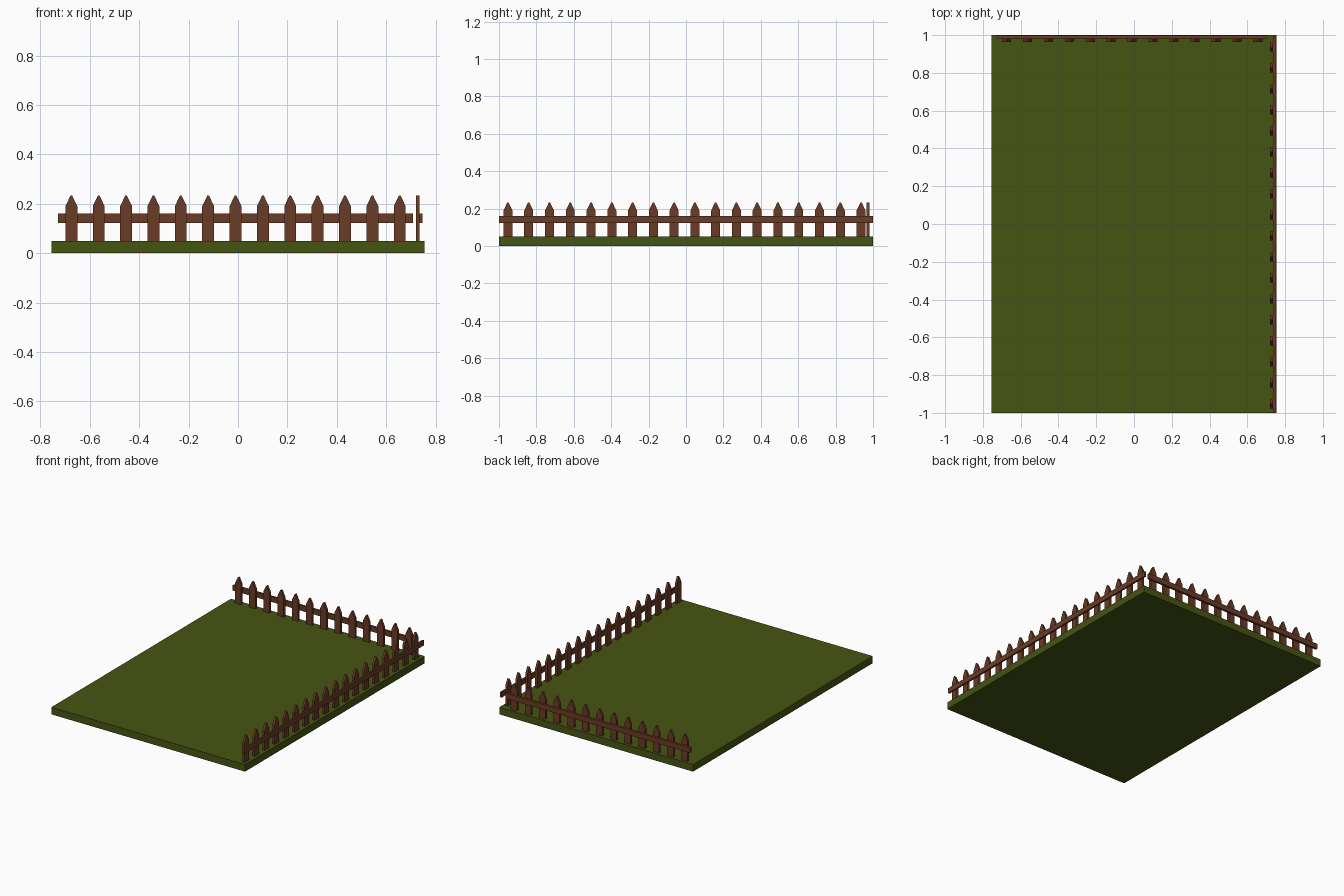
import bpy, bmesh
from mathutils import Matrix

if "Cube" in bpy.data.objects:
    bpy.data.objects.remove(bpy.data.objects["Cube"])


def material(name, rgb):
    m = bpy.data.materials.new(name)
    m.diffuse_color = (*rgb, 1)
    m.use_nodes = True
    m.node_tree.nodes["Principled BSDF"].inputs["Base Color"].default_value = m.diffuse_color
    return m


GRASS = material("grass", (0.061, 0.089, 0.006))
WOOD = material("wood", (0.147, 0.045, 0.02))
BASE_TOP = 0.05


def finish(name, bm, mat):
    bmesh.ops.recalc_face_normals(bm, faces=bm.faces)
    mesh = bpy.data.meshes.new(name)
    bm.to_mesh(mesh)
    bm.free()
    mesh.materials.append(mat)
    obj = bpy.data.objects.new(name, mesh)
    bpy.context.collection.objects.link(obj)
    return obj


def box(name, lo, hi, mat):
    bm = bmesh.new()
    size = [b - a for a, b in zip(lo, hi)]
    mid = [(a + b) / 2 for a, b in zip(lo, hi)]
    bmesh.ops.create_cube(bm, size=1, matrix=Matrix.Translation(mid) @ Matrix.Diagonal((*size, 1)))
    return finish(name, bm, mat)


def pickets(name, first, last, count, inner, outer, along_y):
    """Row of pointed boards: house-shaped profile extruded through the board thickness."""
    bm = bmesh.new()
    w = 0.024
    profile = [(-w, BASE_TOP), (w, BASE_TOP), (w, 0.19), (0.003, 0.234), (-0.003, 0.234), (-w, 0.19)]
    for i in range(count):
        c = first + (last - first) * i / (count - 1)
        pts = [(inner, c + u, z) if along_y else (c + u, inner, z) for u, z in profile]
        face = bm.faces.new([bm.verts.new(p) for p in pts])
        ext = bmesh.ops.extrude_face_region(bm, geom=[face])["geom"]
        d = outer - inner
        bmesh.ops.translate(bm, vec=(d, 0, 0) if along_y else (0, d, 0),
                            verts=[v for v in ext if isinstance(v, bmesh.types.BMVert)])
        # keep the starting face so every board is closed
        if not face.is_valid or len(face.link_loops if hasattr(face, "link_loops") else face.loops) == 0:
            continue
    bmesh.ops.holes_fill(bm, edges=bm.edges, sides=6)
    return finish(name, bm, WOOD)


# lawn slab
box("lawn", (-0.755, -1, 0), (0.755, 1, BASE_TOP), GRASS)

# back fence
pickets("back_fence_pickets", -0.675, 0.655, 13, 0.964, 0.981, False)
box("back_fence_rail", (-0.728, 0.981, 0.123), (0.708, 0.997, 0.16), WOOD)

# right side fence
pickets("side_fence_pickets", -0.952, 0.936, 18, 0.72, 0.736, True)
box("side_fence_rail", (0.736, -1, 0.123), (0.748, 1, 0.16), WOOD)
